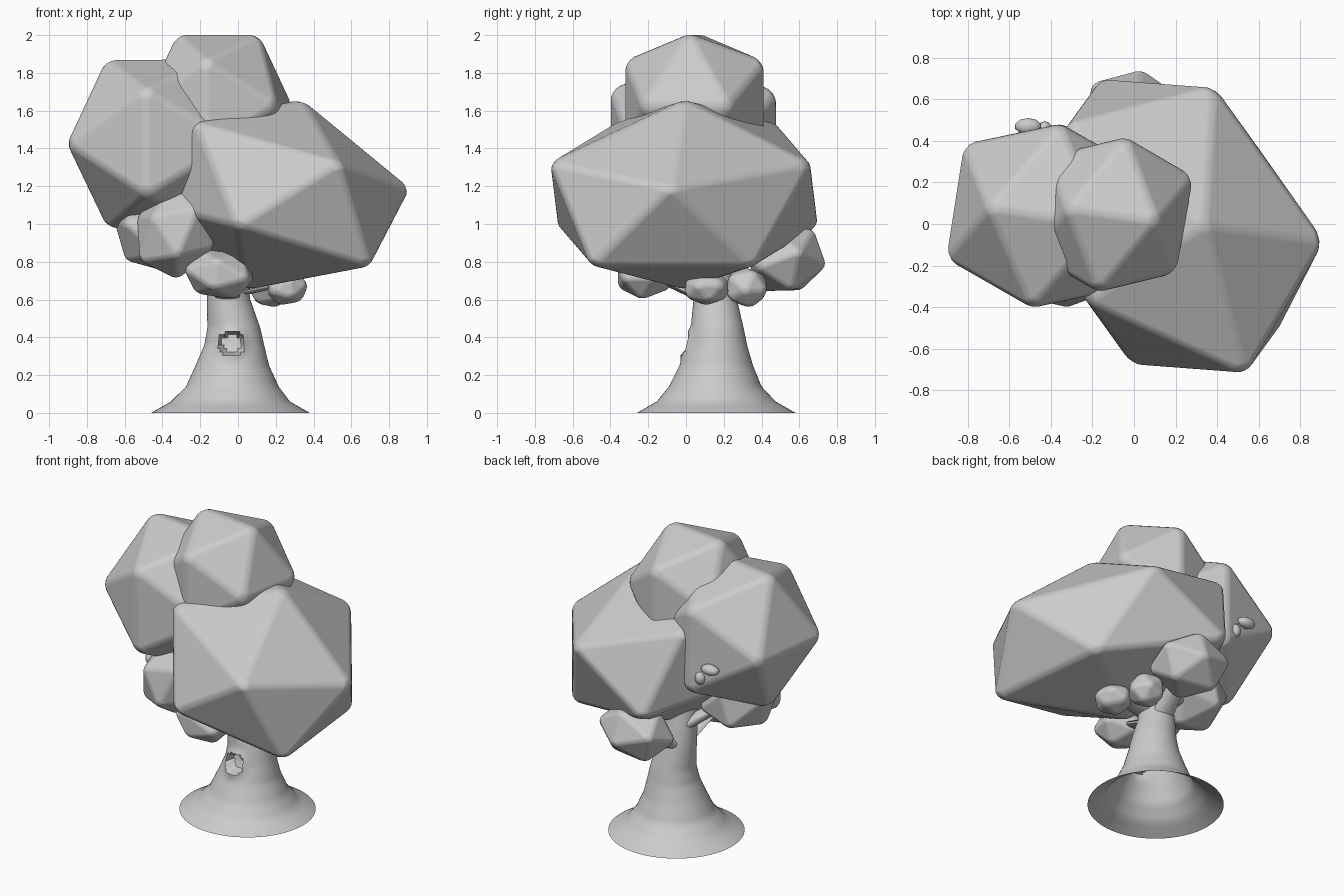
import bpy, bmesh, math
from mathutils import Vector, Matrix

if "Cube" in bpy.data.objects:
    bpy.data.objects.remove(bpy.data.objects["Cube"])

PHI = (1 + 5 ** 0.5) / 2
A, B = 0.5257, 0.8507                      # unit golden rectangle half sides
FACE = [Vector((-A, 0, B)), Vector((A, 0, B)), Vector((0, -B, A))]
CORNERS = [Vector(v) for s in (-1, 1) for t in (-1, 1)
           for v in ((s * A, 0, t * B), (0, s * B, t * A), (s * B, t * A, 0))]


def link(name, bm, angle):
    bmesh.ops.recalc_face_normals(bm, faces=bm.faces)
    me = bpy.data.meshes.new(name)
    bm.to_mesh(me)
    bm.free()
    ob = bpy.data.objects.new(name, me)
    bpy.context.collection.objects.link(ob)
    bpy.ops.object.select_all(action='DESELECT')
    bpy.context.view_layer.objects.active = ob
    ob.select_set(True)
    bpy.ops.object.shade_smooth_by_angle(angle=math.radians(angle))
    return ob


def clump(name, center, matrix, bevel):
    """Rounded-edge icosahedron under an affine map."""
    bm = bmesh.new()
    for v in CORNERS:
        bm.verts.new(Vector(center) + matrix @ v)
    bmesh.ops.convex_hull(bm, input=bm.verts)
    ob = link(name, bm, 60)
    mod = ob.modifiers.new("soft_edges", 'BEVEL')
    mod.width, mod.segments, mod.limit_method = bevel, 3, 'NONE'
    mod.harden_normals = True
    return ob


def from_face(*pts):
    """Affine map taking one icosahedron face to three corner offsets."""
    cols = lambda vs: Matrix([Vector(v) for v in vs]).transposed()
    return cols(pts) @ cols(FACE).inverted() * 1.02


def turned(size, rx, ry, rz):
    r = [Matrix.Rotation(math.radians(a), 3, ax) for a, ax in ((rz, 'Z'), (ry, 'Y'), (rx, 'X'))]
    return r[0] @ r[1] @ r[2] @ Matrix.Diagonal(size)


def tube(name, rings, n=16, cap=True, dimple=None):
    """Skin of circles (x, y, z, radius)."""
    bm = bmesh.new()
    loops = []
    for x, y, z, r in rings:
        loops.append([bm.verts.new((x + r * math.cos(2 * math.pi * i / n),
                                    y + r * math.sin(2 * math.pi * i / n), z)) for i in range(n)])
    for p, q in zip(loops, loops[1:]):
        for i in range(n):
            j = (i + 1) % n
            bm.faces.new((p[i], p[j], q[j], q[i]))
    if cap:
        bm.faces.new(loops[-1])
    if dimple:
        dimple(bm)
    return link(name, bm, 50)


# large foliage clumps
clump("foliage_main", (.19, -.01, 1.155),
      from_face((.15, .005, .495), (.71, -.07, .035), (.34, -.70, .165)), .03)
clump("foliage_left", (-.42, .04, 1.425),
      from_face((-.275, .04, .44), (-.07, -.435, .28), (-.48, -.2, 0)), .03)
clump("foliage_top", (-.105, .045, 1.63),
      from_face((-.215, .03, .37), (.215, -.03, .37), (-.065, -.365, .23)), .03)

# small lower clumps: centre, radii, turn
small = [((-.33, -.2, .96), (.23, .23, .27), (0, 25, 20)),
         ((-.42, .02, .95), (.26, .27, .22), (0, 15, 10)),
         ((0, .53, .81), (.27, .23, .20), (20, 0, -10)),
         ((.17, .32, .665), (.13, .13, .12), (0, 10, 30)),
         ((.26, .11, .66), (.125, .14, .1), (0, -10, 10)),
         ((-.1, -.22, .735), (.21, .17, .145), (0, 8, -10))]
for i, (c, size, rot) in enumerate(small):
    clump(f"foliage_small_{i + 1}", c, turned(size, *rot), .02)

# trunk with flared open foot
profile = [(-.04, .16, 0, .42), (-.04, .16, .06, .315), (-.03, .155, .14, .245),
           (-.03, .16, .25, .195), (-.02, .165, .36, .158), (-.022, .165, .45, .14),
           (-.05, .155, .6, .115), (-.06, .13, .8, .1), (-.06, .1, 1.1, .07)]
rings = []
for p, q in zip(profile, profile[1:]):
    n = max(1, round((q[2] - p[2]) / .018)) if p[2] < .6 else 2
    rings += [tuple(a + (b - a) * k / n for a, b in zip(p, q)) for k in range(n)]
rings.append(profile[-1])


def knot_hole(bm):
    for v in bm.verts:
        d = math.hypot(v.co.x + .035, v.co.z - .365)
        if v.co.y < .15 and d < .1:
            if d < .06:
                v.co.y += .06
            else:
                v.co.y -= .015 * (1 - (d - .06) / .04)


tube("trunk", rings, 56, True, knot_hole)

# branches hidden inside the crown
for i, (s, e) in enumerate([((-.05, .17, .58), (.0, .48, .8)), ((-.05, .15, .7), (-.4, .05, .95)),
                            ((-.05, .14, .62), (.24, .14, .68)), ((-.05, .12, .6), (-.1, -.2, .74))]):
    tube(f"branch_{i + 1}", [s + (.075,), e + (.05,)], 12)

# little twig with buds at the back left
tube("twig", [(-.3, .3, 1.2, .03), (-.45, .44, 1.31, .025)], 10)
for i, (c, size) in enumerate([((-.51, .47, 1.33), (.065, .04, .035)), ((-.43, .46, 1.25), (.035, .035, .045))]):
    bm = bmesh.new()
    bmesh.ops.create_icosphere(bm, subdivisions=2, radius=1,
                               matrix=Matrix.Translation(c) @ Matrix.Diagonal(size + (1,)))
    link(f"bud_{i + 1}", bm, 60)
